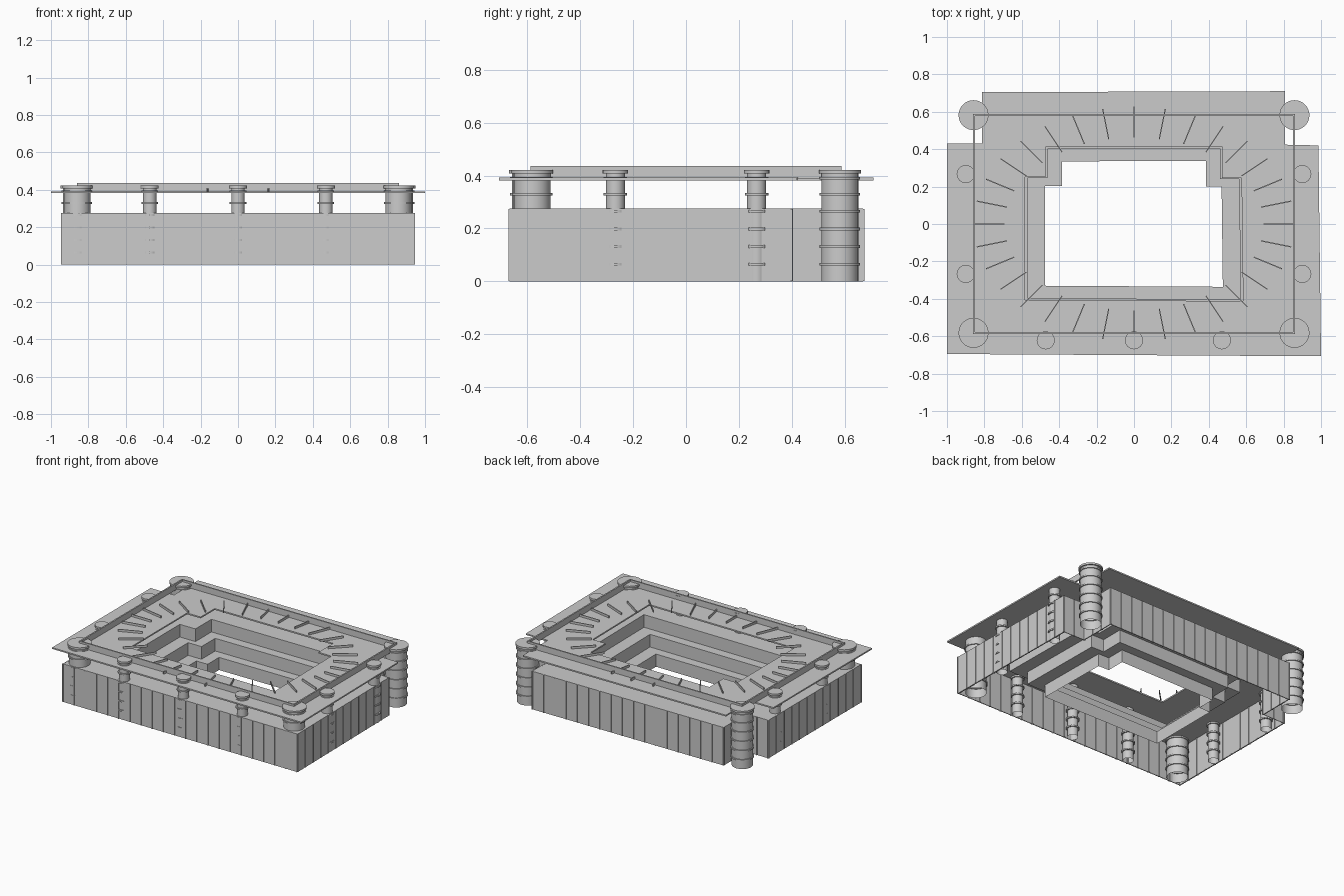
import bpy, bmesh, math
from mathutils import Matrix, Vector

if "Cube" in bpy.data.objects:
    bpy.data.objects.remove(bpy.data.objects["Cube"])

# Stadium footprint: slightly skewed rectangle with notched rear corners, scaled for every ring
FOOT = [(-1, -.695), (1, -.707), (.986, .42), (.808, .424),
        (.808, .71), (-.813, .705), (-.813, .43), (-1, .43)]


def finish(name, bm):
    bmesh.ops.recalc_face_normals(bm, faces=bm.faces)
    me = bpy.data.meshes.new(name)
    bm.to_mesh(me)
    bm.free()
    ob = bpy.data.objects.new(name, me)
    bpy.context.collection.objects.link(ob)
    return ob


def sweep(bm, loops, closed):
    """Skin matching outlines given as (points, z)."""
    rows = [[bm.verts.new((x, y, z)) for x, y in pts] for pts, z in loops]
    n = len(rows[0])
    for k in range(len(rows) if closed else len(rows) - 1):
        a, b = rows[k], rows[(k + 1) % len(rows)]
        for i in range(n):
            j = (i + 1) % n
            bm.faces.new((a[i], a[j], b[j], b[i]))


def ring(name, outer, inner, z0, z1):
    bm = bmesh.new()
    sweep(bm, [(outer, z0), (outer, z1), (inner, z1), (inner, z0)], True)
    return finish(name, bm)


def foot(s):
    return [(x * s, y * s) for x, y in FOOT]


def rect(x, y):
    return [(-x, -y), (x, -y), (x, y), (-x, y)]


def add_box(bm, loc, size, angle=0):
    m = (Matrix.Translation(loc) @ Matrix.Rotation(angle, 4, 'Z')
         @ Matrix.Diagonal((*size, 1)))
    bmesh.ops.create_cube(bm, size=1, matrix=m)


# Outer wall, roof and raised roof frame
ring("outer_wall", foot(.943), foot(.935), 0, .275)
ring("roof_plate", foot(1), foot(.583), .382, .392)
ring("roof_frame", rect(.86, .588), rect(.85, .578), .39, .436)

# Stepped seating bowl: one thin stair of three risers and treads
H = .0915
bm = bmesh.new()
steps = []
for i in range(3):
    a = .475 + .095 * i
    steps += [(foot(a), H * i), (foot(a), H * (i + 1))]
steps.append((foot(.936), H * 3))
sweep(bm, steps, False)
bowl = finish("seating_bowl", bm)
if any(p.normal.z < -.5 for p in bowl.data.polygons):
    bowl.data.flip_normals()

# Thin vertical ribs through the wall
bm = bmesh.new()
pts = [Vector(p) for p in foot(.939)]
for i, p in enumerate(pts):
    d = pts[(i + 1) % len(pts)] - p
    n = max(2, round(d.length / .09))
    for k in range(n + 1):
        q = p + d * (k / n)
        add_box(bm, (q.x, q.y, .1375), (.005, .016, .274), math.atan2(d.y, d.x))
finish("wall_ribs", bm)

# Radial roof fins on an ellipse
bm = bmesh.new()
for k in range(32):
    t = math.tau * k / 32
    add_box(bm, (.775 * math.cos(t), .545 * math.sin(t), .4), (.165, .006, .016), t)
finish("roof_fins", bm)


def pillar(name, x, y, r, cap):
    """Banded round pillar lathed from a profile, open at the bottom."""
    band = r + (cap - r) * .7
    prof = [(r, 0)]
    for z in (.065, .132, .198, .265, .33):
        prof += [(r, z - .005), (band, z - .005), (band, z + .005), (r, z + .005)]
    prof += [(r, .385), (band, .385), (band, .395), (r, .395),
             (r, .408), (cap, .408), (cap, .422), (0, .422)]
    bm = bmesh.new()
    vs = [bm.verts.new((a, 0, z)) for a, z in prof]
    es = [bm.edges.new(e) for e in zip(vs, vs[1:])]
    bmesh.ops.spin(bm, geom=vs + es, cent=(0, 0, 0), axis=(0, 0, 1),
                   angle=math.tau, steps=32, use_merge=True)
    bmesh.ops.remove_doubles(bm, verts=bm.verts, dist=1e-5)
    ob = finish(name, bm)
    ob.location = (x, y, 0)
    bpy.ops.object.select_all(action='DESELECT')
    ob.select_set(True)
    bpy.context.view_layer.objects.active = ob
    bpy.ops.object.shade_smooth_by_angle(angle=math.radians(30))


# Corner towers, side and front pillars
for sx, side in ((-1, "left"), (1, "right")):
    for sy, end in ((-1, "front"), (1, "back")):
        pillar(f"corner_tower_{end}_{side}", sx * .858, sy * .582, .07, .08)
        pillar(f"side_pillar_{end}_{side}", sx * .9, sy * .267, .036, .048)
for i, x in enumerate((-.472, 0, .47)):
    pillar(f"front_pillar_{i + 1}", x, -.622, .036, .048)
